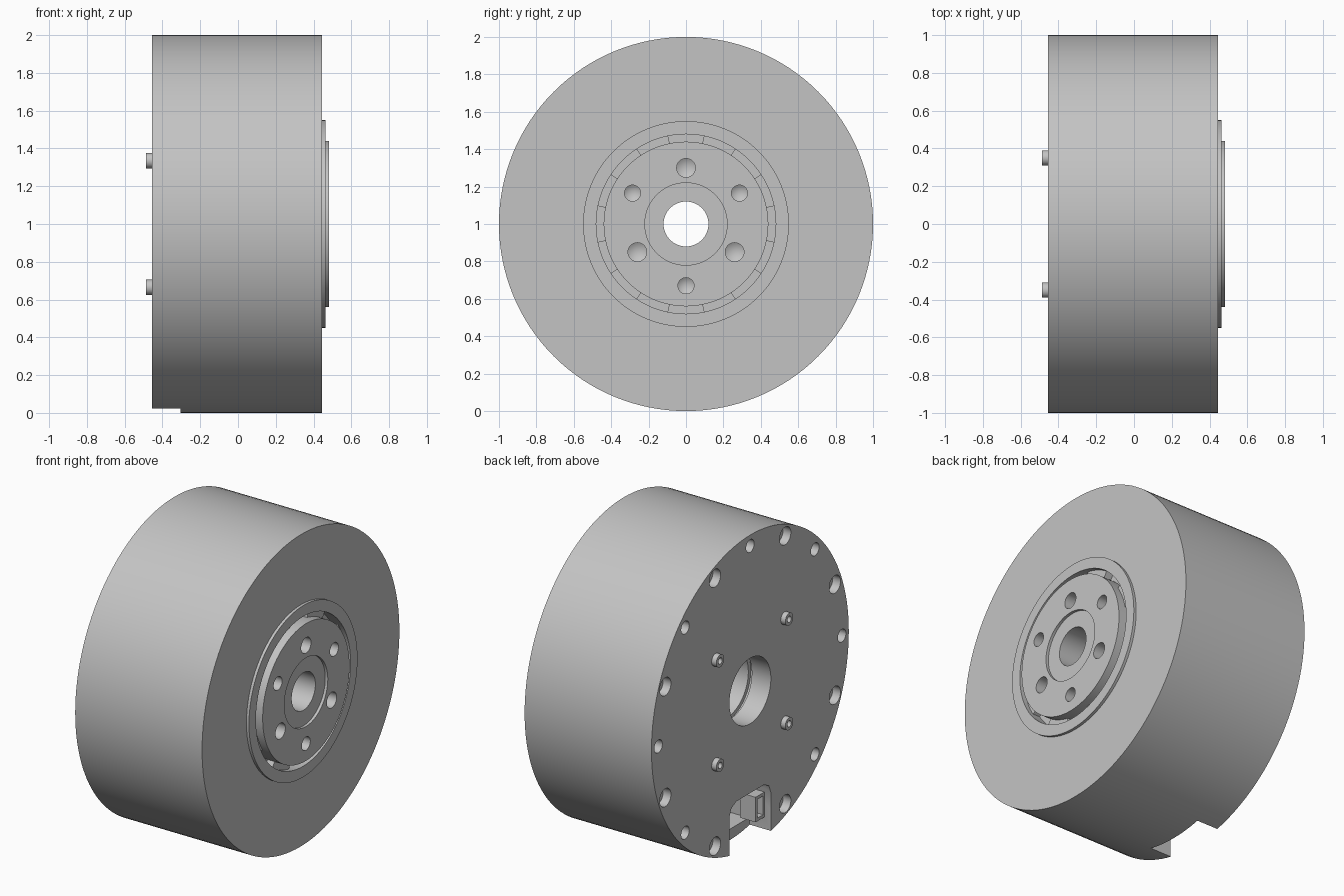
import bpy, bmesh, math
from mathutils import Matrix, Vector

cube = bpy.data.objects.get("Cube")
if cube:
    bpy.data.objects.remove(cube, do_unlink=True)

metal = bpy.data.materials.new("grey_metal")
metal.use_nodes = True
metal.diffuse_color = (0.55, 0.55, 0.55, 1)
metal.node_tree.nodes["Principled BSDF"].inputs["Base Color"].default_value = (0.55, 0.55, 0.55, 1)

BACK, FRONT, RADIUS = -0.455, 0.445, 1.0


def finish(bm, name):
    bmesh.ops.remove_doubles(bm, verts=bm.verts, dist=1e-5)
    bmesh.ops.recalc_face_normals(bm, faces=bm.faces)
    mesh = bpy.data.meshes.new(name)
    bm.to_mesh(mesh)
    bm.free()
    mesh.materials.append(metal)
    obj = bpy.data.objects.new(name, mesh)
    bpy.context.collection.objects.link(obj)
    return obj


def lathe(bm, profile, y=0, z=1, steps=32, start=0, sweep=math.tau, closed=True):
    """Turn an (x, radius) profile about an axis parallel to x."""
    rot = Matrix.Rotation(start, 3, 'X')
    centre = Vector((0, y, z))
    verts = [bm.verts.new(centre + rot @ Vector((x, 0, r))) for x, r in profile]
    pairs = list(zip(verts, verts[1:]))
    if closed:
        pairs.append((verts[-1], verts[0]))
    edges = [bm.edges.new(p) for p in pairs]
    bmesh.ops.spin(bm, geom=verts + edges, cent=centre, axis=(1, 0, 0),
                   angle=sweep, steps=steps, use_duplicate=False)
    bmesh.ops.remove_doubles(bm, verts=bm.verts, dist=1e-5)


def prism(bm, outline, x0, x1):
    """Extrude a (y, z) outline along x."""
    face = bm.faces.new([bm.verts.new((x0, y, z)) for y, z in outline])
    out = bmesh.ops.extrude_face_region(bm, geom=[face])["geom"]
    bmesh.ops.translate(bm, vec=(x1 - x0, 0, 0),
                        verts=[v for v in out if isinstance(v, bmesh.types.BMVert)])


def polar(radius, degrees):
    a = math.radians(degrees)
    return radius * math.sin(a), 1 + radius * math.cos(a)


def cut(target, cutter):
    cutter.hide_render = True
    mod = target.modifiers.new("cut", 'BOOLEAN')
    mod.operation = 'DIFFERENCE'
    mod.solver = 'EXACT'
    mod.object = cutter
    bpy.context.view_layer.objects.active = target
    bpy.ops.object.modifier_apply(modifier=mod.name)
    bpy.data.objects.remove(cutter, do_unlink=True)


# Housing: drum, raised front ring, groove, output flange and stepped bore
bm = bmesh.new()
lathe(bm, [(BACK, 0.21), (BACK, RADIUS), (FRONT, RADIUS), (FRONT, 0.55),
           (0.463, 0.55), (0.463, 0.48), (0.38, 0.48), (0.38, 0.44),
           (0.483, 0.44), (0.483, 0.22), (0.465, 0.22), (0.465, 0.12),
           (0.3, 0.12), (0.3, 0.21), (-0.295, 0.21), (-0.295, 0.235),
           (-0.32, 0.235), (-0.32, 0.21)], steps=128)
housing = finish(bm, "motor_housing")

# Screw holes: six in the flange, alternating rings around the back rim
bm = bmesh.new()
for i in range(6):
    size, ring = ((0.05, 0.30), (0.043, 0.33))[i % 2]
    y, z = polar(ring, i * 60)
    lathe(bm, [(0.6, 0), (0.6, size), (0.40, size), (0.37, 0)], y, z, closed=False)
for i in range(16):
    if i == 8:
        continue
    y, z = polar(0.93, i * 22.5)
    if i % 2:
        shape = [(-0.6, 0), (-0.6, 0.057), (-0.40, 0.057), (-0.40, 0.03), (-0.33, 0.03), (-0.33, 0)]
    else:
        shape = [(-0.6, 0), (-0.6, 0.041), (-0.36, 0.041), (-0.34, 0)]
    lathe(bm, shape, y, z, closed=False)
cut(housing, finish(bm, "screw_hole_cutter"))

# Cable notch at the bottom of the back, with a pocket behind it
bm = bmesh.new()
prism(bm, [(-0.21, -0.2), (0.21, -0.2), (0.21, 0.27), (0.19, 0.32), (0.14, 0.345),
           (-0.14, 0.345), (-0.19, 0.32), (-0.21, 0.27)], -0.6, -0.305)
cut(housing, finish(bm, "notch_cutter"))
bm = bmesh.new()
prism(bm, [(-0.2, 0.07), (0.2, 0.07), (0.2, 0.3), (-0.2, 0.3)], -0.4, -0.12)
cut(housing, finish(bm, "pocket_cutter"))

# Locking tabs inside the front groove
bm = bmesh.new()
for i in range(8):
    lathe(bm, [(0.375, 0.435), (0.43, 0.435), (0.43, 0.485), (0.375, 0.485)],
          steps=8, start=math.radians(i * 45 + 11.5), sweep=math.radians(22))
bmesh.ops.holes_fill(bm, edges=[e for e in bm.edges if e.is_boundary], sides=4)
tabs = finish(bm, "groove_tabs")

# Four hollow screw heads standing on the back
bm = bmesh.new()
for sy in (-1, 1):
    for sz in (-1, 1):
        lathe(bm, [(BACK + 0.01, 0), (BACK + 0.01, 0.04), (-0.488, 0.04),
                   (-0.488, 0.02), (-0.462, 0.02), (-0.462, 0)],
              sy * 0.35, 1 + sz * 0.335, closed=False)
screws = finish(bm, "back_screws")

# Socket sitting against the side of the notch
bm = bmesh.new()
prism(bm, [(-0.215, 0.1), (-0.12, 0.1), (-0.12, 0.26), (-0.215, 0.26)], -0.41, -0.3)
socket = finish(bm, "cable_socket")
bm = bmesh.new()
prism(bm, [(-0.195, 0.12), (-0.14, 0.12), (-0.14, 0.24), (-0.195, 0.24)], -0.5, -0.35)
cut(socket, finish(bm, "socket_cutter"))

# Smooth round walls, keep machined edges sharp
bpy.ops.object.select_all(action='DESELECT')
for obj in (housing, tabs, screws, socket):
    obj.select_set(True)
bpy.context.view_layer.objects.active = housing
bpy.ops.object.shade_smooth_by_angle(angle=math.radians(30))
